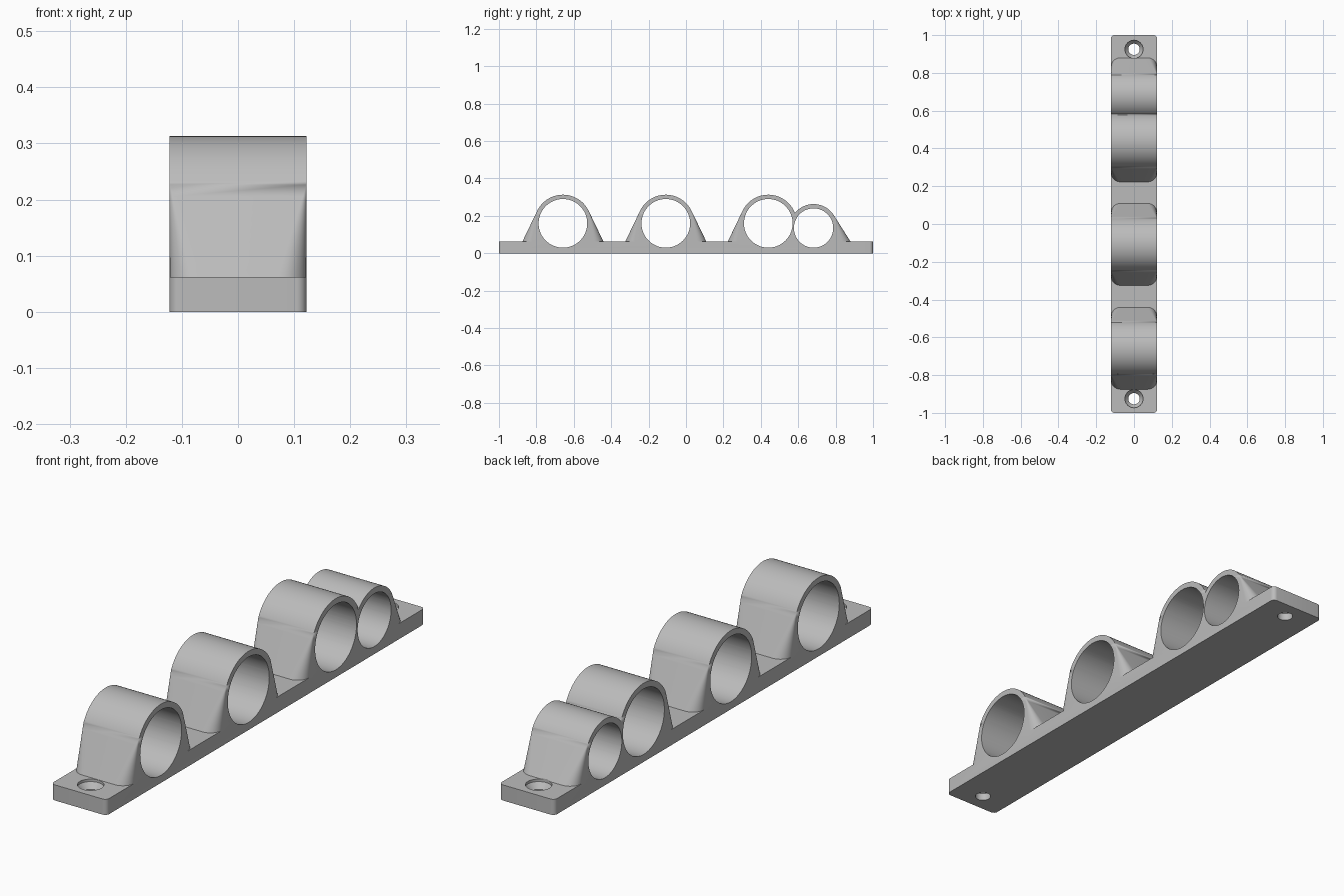
import bpy, bmesh, math
from mathutils import Vector

cube = bpy.data.objects.get("Cube")
if cube:
    bpy.data.objects.remove(cube)

HALF_W, BASE_H, BORE_SEGS = 0.122, 0.062, 96

grey = bpy.data.materials.new("light_grey")
grey.use_nodes = True
grey.diffuse_color = (0.5, 0.5, 0.5, 1)
grey.node_tree.nodes["Principled BSDF"].inputs["Base Color"].default_value = (0.5, 0.5, 0.5, 1)


def rounded_rect(hx, hy, r, z, yc=0, steps=8):
    """Loop of points round a rectangle with rounded corners."""
    pts = []
    for i, (sx, sy) in enumerate([(1, 1), (-1, 1), (-1, -1), (1, -1)]):
        for k in range(steps + 1):
            a = math.pi / 2 * (i + k / steps)
            pts.append(Vector((sx * (hx - r) + r * math.cos(a),
                               yc + sy * (hy - r) + r * math.sin(a), z)))
    return pts


def loft(name, loops):
    """Closed solid through a stack of equal point loops."""
    bm = bmesh.new()
    rings = [[bm.verts.new(p) for p in loop] for loop in loops]
    n = len(rings[0])
    for low, high in zip(rings, rings[1:]):
        for i in range(n):
            j = (i + 1) % n
            bm.faces.new((low[i], low[j], high[j], high[i]))
    bm.faces.new(rings[0][::-1])
    bm.faces.new(rings[-1])
    bmesh.ops.remove_doubles(bm, verts=bm.verts, dist=1e-5)
    bmesh.ops.recalc_face_normals(bm, faces=bm.faces)
    mesh = bpy.data.meshes.new(name)
    bm.to_mesh(mesh)
    bm.free()
    mesh.materials.append(grey)
    obj = bpy.data.objects.new(name, mesh)
    bpy.context.collection.objects.link(obj)
    return obj


def clamp_body(name, yc, zc, radius, foot):
    """Half-round top on flared legs whose corner rounding fades upward."""
    drop = zc - BASE_H
    tangent = math.acos(radius / math.hypot(foot, drop)) - math.atan2(drop, foot)
    ty, tz = radius * math.cos(tangent), zc + radius * math.sin(tangent)
    loops = [rounded_rect(HALF_W, foot, 0.05, BASE_H - 0.03, yc)]
    for k in range(9):
        t = k / 8
        loops.append(rounded_rect(HALF_W, foot + (ty - foot) * t, 0.05 * (1 - t),
                                  BASE_H + (tz - BASE_H) * t, yc))
    for k in range(1, 25):
        a = tangent + (math.pi / 2 - tangent) * k / 24
        loops.append(rounded_rect(HALF_W, max(radius * math.cos(a), 0.001), 0,
                                  zc + radius * math.sin(a), yc))
    return loft(name, loops)


def circle(r, z, yc, n=48):
    return [Vector((r * math.cos(math.tau * i / n), yc + r * math.sin(math.tau * i / n), z))
            for i in range(n)]


def bore_cutter(yc, zc, r):
    return loft("bore_cutter", [
        [Vector((x, yc + r * math.cos(math.tau * i / BORE_SEGS),
                 zc + r * math.sin(math.tau * i / BORE_SEGS))) for i in range(BORE_SEGS)]
        for x in (-0.3, 0.3)])


def combine(target, other, operation):
    mod = target.modifiers.new("combine", "BOOLEAN")
    mod.operation, mod.solver, mod.object = operation, "EXACT", other
    bpy.context.view_layer.objects.active = target
    bpy.ops.object.modifier_apply(modifier=mod.name)
    bpy.data.objects.remove(other)


# Base strip
holder = loft("tube_holder", [rounded_rect(HALF_W, 1.0, 0.018, z) for z in (0, BASE_H)])

# Clamps: centre y, centre z, outer radius, bore radius, foot half length
clamps = [(-0.658, 0.16, 0.153, 0.13, 0.217),
          (-0.108, 0.16, 0.153, 0.13, 0.217),
          (0.44, 0.16, 0.153, 0.13, 0.217),
          (0.682, 0.135, 0.128, 0.105, 0.198)]
for yc, zc, outer, bore, foot in clamps:
    combine(holder, clamp_body("clamp", yc, zc, outer, foot), "UNION")
for yc, zc, outer, bore, foot in clamps:
    combine(holder, bore_cutter(yc, zc, bore), "DIFFERENCE")

# Countersunk screw holes at both ends
for yc in (-0.925, 0.925):
    profile = [(0.03, -0.05), (0.03, 0.03), (0.048, 0.052), (0.048, 0.25)]
    combine(holder, loft("screw_cutter", [circle(r, z, yc) for r, z in profile]), "DIFFERENCE")

# Smooth shading with sharp edges kept
bpy.ops.object.select_all(action="DESELECT")
holder.select_set(True)
bpy.context.view_layer.objects.active = holder
bpy.ops.object.shade_smooth_by_angle(angle=math.radians(30))
